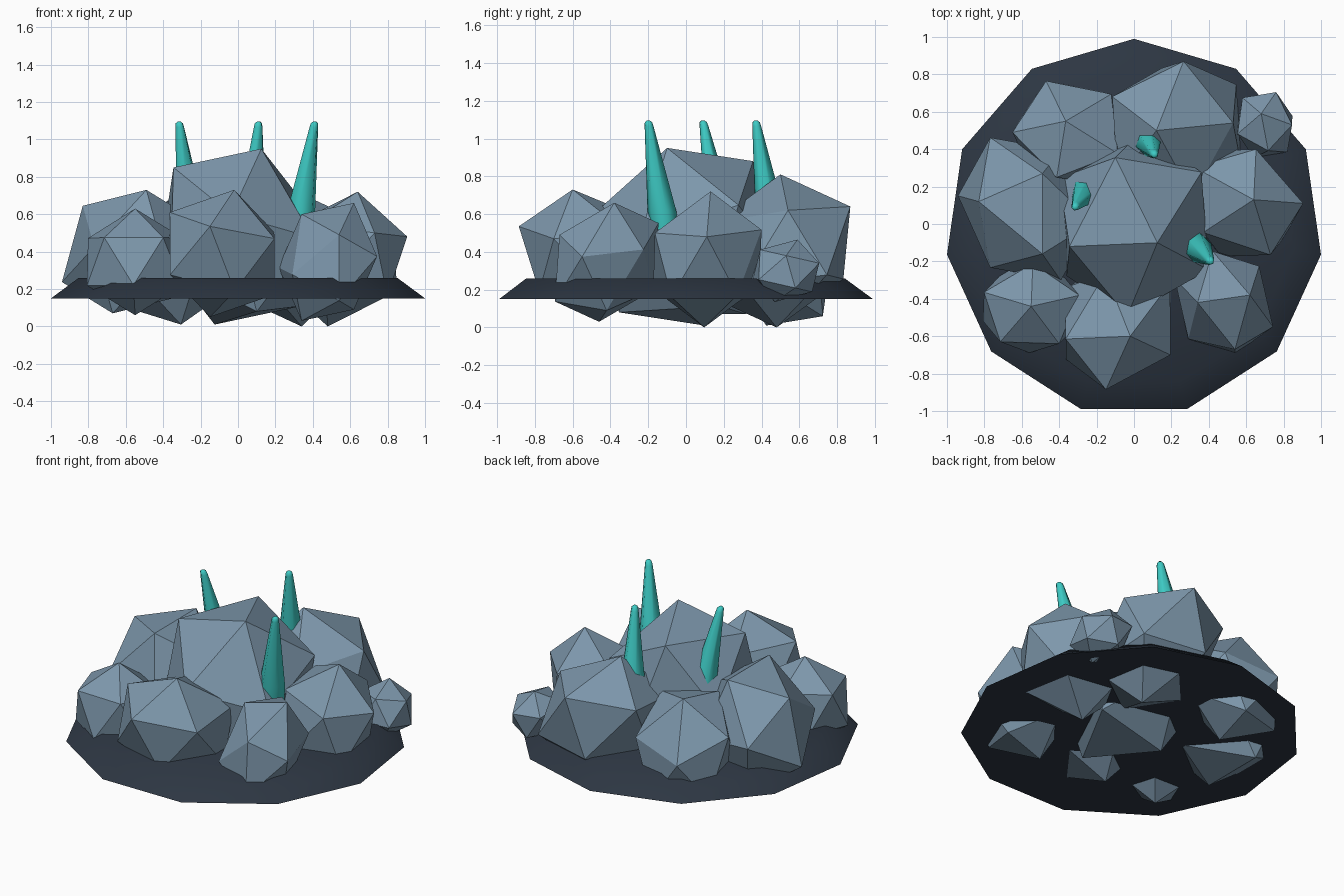
import bpy, bmesh, math
from mathutils import Matrix, Vector

if "Cube" in bpy.data.objects:
    bpy.data.objects.remove(bpy.data.objects["Cube"])


def material(name, color):
    m = bpy.data.materials.new(name)
    m.diffuse_color = (*color, 1)
    m.use_nodes = True
    m.node_tree.nodes["Principled BSDF"].inputs["Base Color"].default_value = m.diffuse_color
    return m


STONE = material("blue_grey_stone", (0.205, 0.31, 0.41))
SLATE = material("dark_slate", (0.026, 0.037, 0.055))
CRYSTAL = material("teal_crystal", (0.048, 0.60, 0.56))


def finish(name, bm, mat, smooth=None):
    bmesh.ops.recalc_face_normals(bm, faces=bm.faces[:])
    mesh = bpy.data.meshes.new(name)
    bm.to_mesh(mesh)
    bm.free()
    mesh.materials.append(mat)
    obj = bpy.data.objects.new(name, mesh)
    bpy.context.collection.objects.link(obj)
    if smooth:
        bpy.ops.object.select_all(action='DESELECT')
        obj.select_set(True)
        bpy.context.view_layer.objects.active = obj
        bpy.ops.object.shade_smooth_by_angle(angle=math.radians(smooth))
    return obj


def boulder(name, center, a, b, c):
    """Twenty-sided stone, stretched and turned so one facet has corners a, b, c."""
    bm = bmesh.new()
    bmesh.ops.create_icosphere(bm, subdivisions=1, radius=1)
    bm.faces.ensure_lookup_table()
    mid = Vector(center)
    source = Matrix([v.co for v in bm.faces[0].verts]).transposed()
    target = Matrix([Vector(p) - mid for p in (a, b, c)]).transposed()
    shape = target @ source.inverted()
    for v in bm.verts:
        v.co = shape @ v.co + mid
    finish(name, bm, STONE)


def lathe(name, rings, sides, mat, smooth, start=0.0):
    """Closed solid through rings of (center, radius)."""
    bm = bmesh.new()
    loops = []
    for (x, y, z), r in rings:
        angles = [start + math.tau * i / sides for i in range(sides)]
        loops.append([bm.verts.new((x + r * math.cos(t), y + r * math.sin(t), z)) for t in angles])
    for low, high in zip(loops, loops[1:]):
        for i in range(sides):
            j = (i + 1) % sides
            bm.faces.new((low[i], low[j], high[j], high[i]))
    bm.faces.new(loops[0][::-1])
    bm.faces.new(loops[-1])
    finish(name, bm, mat, smooth)


# Eleven-sided sloping ground slab
lathe("ground_slab", [((0, -0.02, 0.15), 1.01), ((0, -0.02, 0.26), 0.86)],
      11, SLATE, 60, math.pi / 2)

# Heap of boulders: centre, then the three corners of one upper facet
boulder("center_boulder", (0, 0, 0.48),
        (0.125, -0.10, 0.95), (-0.10, 0.355, 0.88), (-0.345, -0.12, 0.85))
boulder("back_boulder", (0.23, 0.49, 0.405),
        (0.12, 0.50, 0.81), (0.53, 0.54, 0.62), (0.265, 0.87, 0.64))
boulder("back_left_boulder", (-0.335, 0.487, 0.345),
        (-0.365, 0.55, 0.68), (-0.65, 0.49, 0.48), (-0.47, 0.765, 0.35))
boulder("left_boulder", (-0.58, 0.08, 0.40),
        (-0.83, 0.12, 0.645), (-0.49, 0.27, 0.73), (-0.49, -0.16, 0.73))
boulder("small_back_right_boulder", (0.70, 0.53, 0.30),
        (0.845, 0.53, 0.38), (0.68, 0.59, 0.465), (0.76, 0.705, 0.34))
boulder("right_boulder", (0.56, 0.113, 0.36),
        (0.64, 0.13, 0.72), (0.905, 0.11, 0.48), (0.73, -0.165, 0.50))
boulder("front_right_boulder", (0.48, -0.42, 0.345),
        (0.62, -0.38, 0.66), (0.34, -0.42, 0.60), (0.54, -0.67, 0.49))
boulder("front_boulder", (-0.085, -0.52, 0.39),
        (-0.02, -0.60, 0.73), (-0.15, -0.885, 0.535), (-0.365, -0.615, 0.61))
boulder("small_front_left_boulder", (-0.55, -0.45, 0.345),
        (-0.55, -0.44, 0.63), (-0.715, -0.63, 0.475), (-0.40, -0.64, 0.475))

# Leaning crystal spikes with blunt tips
for side, base, tip in (("left", (-0.24, 0.20, 0.50), (-0.315, 0.09, 1.095)),
                        ("back", (0.065, 0.46, 0.50), (0.11, 0.37, 1.095)),
                        ("right", (0.32, -0.11, 0.50), (0.41, -0.20, 1.095))):
    base, tip = Vector(base), Vector(tip)
    profile = ((0, 0.08), (0.2, 0.078), (0.95, 0.024), (0.985, 0.02), (1, 0.009))
    lathe(side + "_crystal_spike", [(base.lerp(tip, t), r) for t, r in profile],
          6, CRYSTAL, 65, 0.3)
